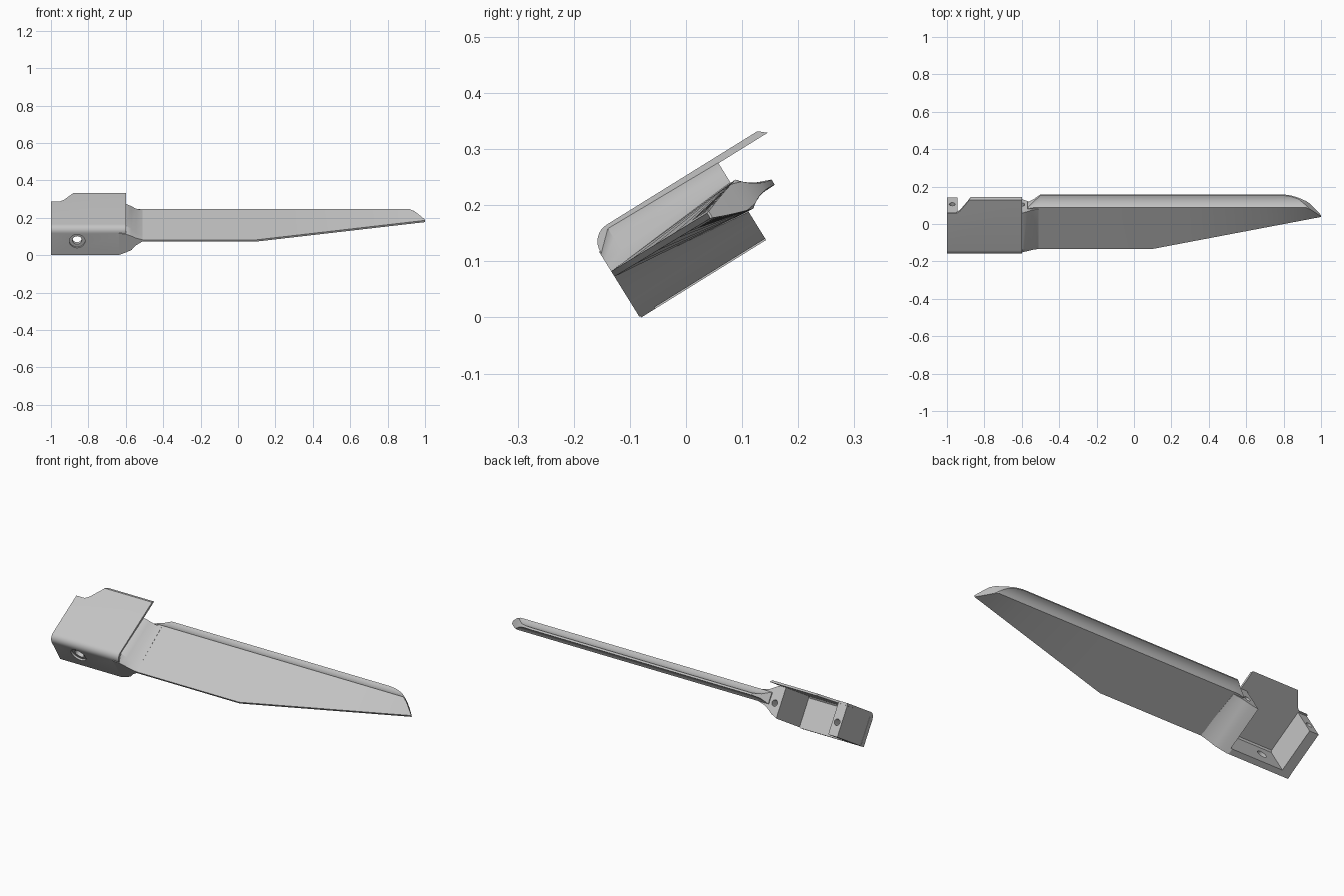
import bpy, bmesh, math
from mathutils import Vector

if "Cube" in bpy.data.objects:
    bpy.data.objects.remove(bpy.data.objects["Cube"])

grey = bpy.data.materials.new("plain_grey")
grey.use_nodes = True
grey.diffuse_color = (0.55, 0.55, 0.55, 1)
grey.node_tree.nodes["Principled BSDF"].inputs["Base Color"].default_value = grey.diffuse_color

# The whole model leans about x: u runs along its width, v is its thickness
TILT = math.atan2(0.527, 0.85)
C, S = math.cos(TILT), math.sin(TILT)


def place(p):
    x, u, v = p
    return Vector((x, C * u - S * v, S * u + C * v))


def loft(name, rings):
    """Skin a list of equal rings of (x, u, v) points, with capped ends."""
    bm = bmesh.new()
    rows = [[bm.verts.new(place(p)) for p in ring] for ring in rings]
    n = len(rows[0])
    for a, b in zip(rows, rows[1:]):
        for i in range(n):
            j = (i + 1) % n
            bm.faces.new((a[i], a[j], b[j], b[i]))
    bm.faces.new(rows[0])
    bm.faces.new(rows[-1][::-1])
    bmesh.ops.recalc_face_normals(bm, faces=bm.faces)
    mesh = bpy.data.meshes.new(name)
    bm.to_mesh(mesh)
    bm.free()
    mesh.materials.append(grey)
    ob = bpy.data.objects.new(name, mesh)
    bpy.context.collection.objects.link(ob)
    return ob


def select(ob):
    bpy.ops.object.select_all(action='DESELECT')
    ob.select_set(True)
    bpy.context.view_layer.objects.active = ob


def cut(ob, cutter):
    mod = ob.modifiers.new("cut", 'BOOLEAN')
    mod.operation = 'DIFFERENCE'
    mod.solver = 'EXACT'
    mod.object = cutter
    select(ob)
    bpy.ops.object.modifier_apply(modifier=mod.name)
    bpy.data.objects.remove(cutter)


def hole(ob, x, v, radius, u0, u1):
    ring = [(x + radius * math.cos(a), v + radius * math.sin(a))
            for a in (math.tau * i / 24 for i in range(24))]
    cut(ob, loft("hole_cutter", [[(px, u, pv) for px, pv in ring] for u in (u0, u1)]))


def interp(table, x):
    for (x0, y0), (x1, y1) in zip(table, table[1:]):
        if x <= x1:
            return y0 + (y1 - y0) * max(0, x - x0) / (x1 - x0)
    return table[-1][1]


FRONT, BACK, LOW, TOP, RIDGE, SPINE = -0.068, 0.194, 0.042, 0.215, 0.204, 0.259

# Shell: front wall rounding over into the overhanging top plate
R = 0.035
arc = [(FRONT + R - R * math.cos(a), TOP - R + R * math.sin(a))
       for a in (math.pi / 2 * i / 8 for i in range(9))]
profile = [(FRONT, LOW)] + arc + [(0.283, TOP), (0.297, 0.203), (-0.03, 0.203),
                                  (-0.038, 0.195), (-0.038, LOW)]
shell = loft("handle_shell", [[(x, u, v) for u, v in profile] for x in (-1, -0.6)])

# Sloped corner of the plate and sloped lower corner of the front wall
corner = [(-1.1, 0.2), (-0.95, 0.2), (-0.93, 0.215), (-0.89, 0.27),
          (-0.865, 0.31), (-1.1, 0.31)]
cut(shell, loft("corner_cutter", [[(x, u, v) for x, u in corner] for v in (0.19, 0.23)]))
lower = [(-0.645, LOW - 0.002), (-0.59, 0.066), (-0.59, 0.02), (-0.645, 0.02)]
cut(shell, loft("lower_cutter", [[(x, u, v) for x, v in lower] for u in (-0.1, 0)]))

# Screw hole with a counterbore in the front wall
hole(shell, -0.86, 0.13, 0.042, -0.1, FRONT + 0.01)
hole(shell, -0.86, 0.13, 0.025, -0.1, 0)

# End wall
wall = [(-0.05, LOW), (BACK, LOW), (BACK, 0.21), (-0.05, 0.205)]
end_wall = loft("end_wall", [[(x, u, v) for u, v in wall] for x in (-0.999, -0.945)])
hole(end_wall, -0.972, 0.112, 0.016, 0.14, 0.22)

# Root: tapers from the box section down to the blade section
# x, front low, front high, top, back high, back low
stations = [(-0.635, 0.045, 0.18, 0.213, 0.21, 0.045),
            (-0.6, 0.06, 0.175, 0.208, 0.204, 0.06),
            (-0.57, 0.075, 0.163, 0.187, 0.187, 0.08),
            (-0.545, 0.105, 0.15, 0.162, 0.172, 0.092),
            (-0.51, 0.13, 0.14, 0.143, 0.163, 0.101)]
root = loft("blade_root", [[(x, -0.07, fl), (x, -0.07, fh), (x, -0.035, th),
                            (x, BACK, bh), (x, BACK, bl)]
                           for x, fl, fh, th, bh, bl in stations])
hole(root, -0.6, 0.115, 0.016, 0.14, 0.22)

# Blade: wedge section with hollow grooves beside the spine
edge_line = [(-0.57, -0.07), (0.1, -0.07), (1, 0.13)]
spine_line = [(-0.57, 0.2), (-0.5, SPINE), (0.8, SPINE), (0.84, 0.253), (0.88, 0.239),
              (0.92, 0.212), (0.96, 0.174), (1, 0.134)]
middle_line = [(-0.07, 0.1345), (RIDGE, 0.132), (SPINE, 0.123)]


def blade_ring(x):
    edge, spine = interp(edge_line, x), interp(spine_line, x)
    ridge = min(RIDGE, spine - 0.003)
    us = [edge] + [ridge + (spine - ridge) * i / 7 for i in range(8)]
    top, bottom = [], []
    for u in us:
        if u <= RIDGE:
            half = 0.0055 + 0.025 * (u - edge) / (RIDGE - edge)
        else:
            half = 0.0055 + 0.025 * (1 - (u - RIDGE) / (SPINE - RIDGE)) ** 2.4
        mid = interp(middle_line, u)
        top.append((x, u, mid + half))
        bottom.append((x, u, mid - half))
    return top + bottom[::-1]


xs = [-0.57, -0.535, -0.5, 0.1, 0.3, 0.5, 0.7] + [0.8 + 0.02 * i for i in range(11)]
blade = loft("blade", [blade_ring(x) for x in xs])

for ob in (shell, end_wall, root, blade):
    select(ob)
    bpy.ops.object.shade_smooth_by_angle(angle=math.radians(25))
